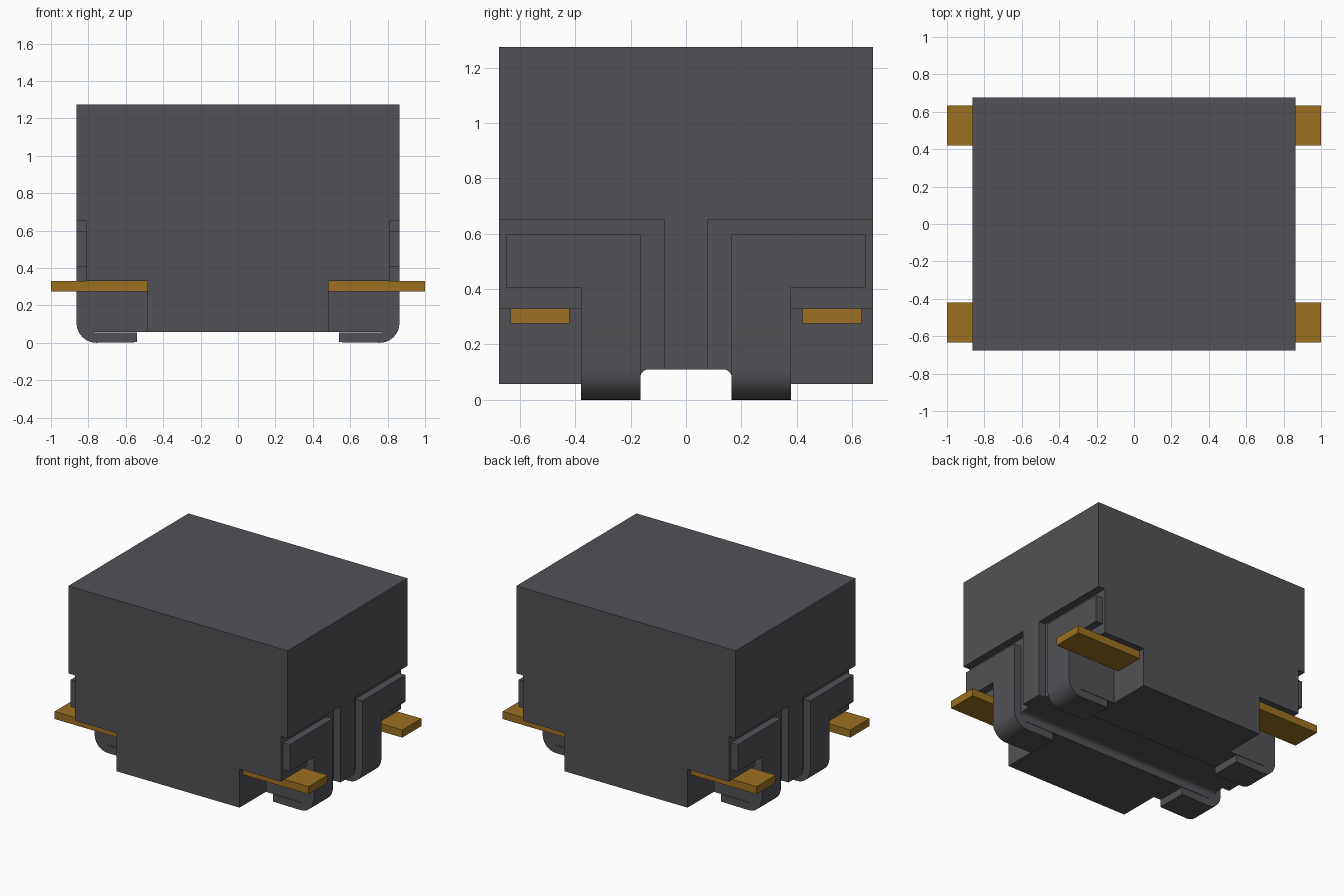
import bpy
import bmesh
import math
from mathutils import Vector

if "Cube" in bpy.data.objects:
    bpy.data.objects.remove(bpy.data.objects["Cube"], do_unlink=True)


def material(name, color):
    m = bpy.data.materials.new(name)
    m.use_nodes = True
    m.diffuse_color = (*color, 1)
    m.node_tree.nodes["Principled BSDF"].inputs["Base Color"].default_value = (*color, 1)
    return m


grey = material("dark grey", (0.085, 0.083, 0.093))
gold = material("gold", (0.33, 0.16, 0.015))


def prism(name, points, axis, start, end, mat):
    """Extrude a closed profile along x (profile in y, z) or y (profile in x, z)."""
    def place(a, b, d):
        return (d, a, b) if axis == "x" else (a, d, b)
    bm = bmesh.new()
    face = bm.faces.new([bm.verts.new(place(a, b, start)) for a, b in points])
    out = bmesh.ops.extrude_face_region(bm, geom=[face])
    moved = [v for v in out["geom"] if isinstance(v, bmesh.types.BMVert)]
    bmesh.ops.translate(bm, verts=moved, vec=Vector(place(0, 0, end - start)))
    bmesh.ops.recalc_face_normals(bm, faces=bm.faces)
    mesh = bpy.data.meshes.new(name)
    bm.to_mesh(mesh)
    bm.free()
    mesh.materials.append(mat)
    ob = bpy.data.objects.new(name, mesh)
    bpy.context.collection.objects.link(ob)
    return ob


def box(name, xs, ys, zs, mat):
    (x0, x1), (z0, z1) = sorted(xs), zs
    return prism(name, [(x0, z0), (x1, z0), (x1, z1), (x0, z1)], "y", *sorted(ys), mat)


def arc(cx, cz, r, a0, a1, steps=10):
    angles = [math.radians(a0 + (a1 - a0) * i / steps) for i in range(steps + 1)]
    return [(cx + r * math.cos(a), cz + r * math.sin(a)) for a in angles]


def activate(ob):
    bpy.ops.object.select_all(action="DESELECT")
    ob.select_set(True)
    bpy.context.view_layer.objects.active = ob


def smooth(ob):
    activate(ob)
    bpy.ops.object.shade_smooth_by_angle(angle=math.radians(30))


def cut(target, cutter):
    activate(target)
    mod = target.modifiers.new("cut", "BOOLEAN")
    mod.operation, mod.solver, mod.object = "DIFFERENCE", "EXACT", cutter
    bpy.ops.object.modifier_apply(modifier=mod.name)
    bpy.data.objects.remove(cutter, do_unlink=True)


# Main housing
W, D = 0.863, 0.675
INNER = 0.81
body = box("body", (-W, W), (-D, D), (0.057, 1.275), grey)

# Underside channel with rounded upper corners
channel = ([(-0.165, -0.1), (0.165, -0.1)] + arc(0.135, 0.08, 0.03, 0, 90, 6)
           + arc(-0.135, 0.08, 0.03, 90, 180, 6))
cut(body, prism("channel_cutter", channel, "x", -1.2, 1.2, grey))

# Terminal profile: upright strip, bend and foot
strip = ([(0.54, 0.003), (0.54, 0.055)] + arc(0.758, 0.107, 0.052, -90, 0)
         + [(INNER, 0.405), (W, 0.405)] + arc(0.758, 0.105, 0.105, 0, -90))

for sx, side in ((1, "left"), (-1, "right")):
    for sy, end in ((1, "back"), (-1, "front")):
        tag = f"{end}_{side}"
        # Shallow side pocket and deep lower corner notch
        cut(body, box("pocket_cutter", (sx * INNER, sx * 1.2), (sy * 0.08, sy * 0.9),
                      (-0.2, 0.652), grey))
        cut(body, box("notch_cutter", (sx * 0.485, sx * 1.2), (sy * 0.38, sy * 0.9),
                      (-0.2, 0.33), grey))
        # Folded terminal with its side tab
        leg = prism(f"terminal_strip_{tag}", [(sx * x, z) for x, z in strip], "y",
                    *sorted((sy * 0.165, sy * 0.38)), grey)
        smooth(leg)
        box(f"terminal_tab_{tag}", (sx * INNER, sx * W), (sy * 0.165, sy * 0.65),
            (0.405, 0.597), grey)
        # Flat contact pin under the notch roof
        box(f"pin_{tag}", (sx * 0.485, sx), (sy * 0.42, sy * 0.634),
            (0.275, 0.329), gold)

smooth(body)
